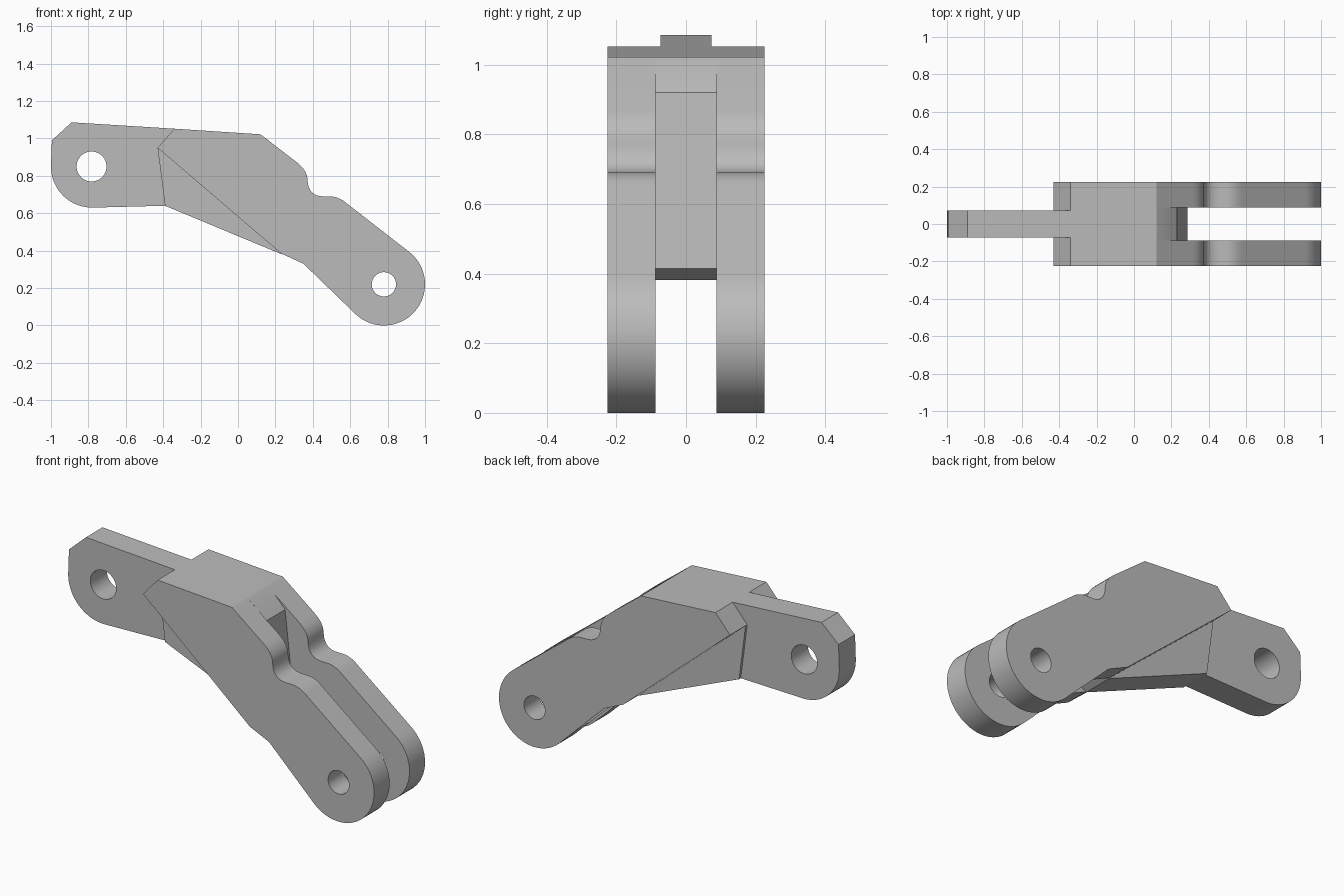
import bpy
import bmesh
from math import sin, cos, pi, radians

if "Cube" in bpy.data.objects:
    bpy.data.objects.remove(bpy.data.objects["Cube"], do_unlink=True)

grey = bpy.data.materials.new("plain grey")
grey.use_nodes = True
grey.diffuse_color = (0.5, 0.5, 0.5, 1)
grey.node_tree.nodes["Principled BSDF"].inputs["Base Color"].default_value = (0.5, 0.5, 0.5, 1)


def arc(cx, cz, r, start, end, steps):
    """Points on a circular arc, angles in degrees."""
    angles = [radians(start + (end - start) * i / steps) for i in range(steps + 1)]
    return [(cx + r * cos(a), cz + r * sin(a)) for a in angles]


def bend(p, q, r, steps=8):
    """Points on a rounded corner from p to r, pulled towards q."""
    ts = [i / steps for i in range(steps + 1)]
    return [tuple((1 - t) ** 2 * a + 2 * t * (1 - t) * b + t * t * c
                  for a, b, c in zip(p, q, r)) for t in ts]


def extrude(name, profile, y0, y1):
    """Solid made from an x-z profile, running from y0 to y1."""
    bm = bmesh.new()
    face = bm.faces.new([bm.verts.new((x, y0, z)) for x, z in profile])
    moved = bmesh.ops.extrude_face_region(bm, geom=[face])["geom"]
    verts = [v for v in moved if isinstance(v, bmesh.types.BMVert)]
    bmesh.ops.translate(bm, verts=verts, vec=(0, y1 - y0, 0))
    bmesh.ops.recalc_face_normals(bm, faces=bm.faces)
    mesh = bpy.data.meshes.new(name)
    bm.to_mesh(mesh)
    bm.free()
    mesh.materials.append(grey)
    obj = bpy.data.objects.new(name, mesh)
    bpy.context.collection.objects.link(obj)
    return obj


def finish(obj, hole=None):
    """Drill an optional pin hole (x, z, radius), then smooth the curves."""
    bpy.ops.object.select_all(action="DESELECT")
    bpy.context.view_layer.objects.active = obj
    obj.select_set(True)
    if hole:
        drill = extrude("pin_hole_cutter", arc(*hole, 0, 352.5, 47), -0.5, 0.5)
        drill.hide_render = True
        cut = obj.modifiers.new("pin hole", "BOOLEAN")
        cut.operation = "DIFFERENCE"
        cut.solver = "EXACT"
        cut.object = drill
        bpy.ops.object.modifier_apply(modifier=cut.name)
        bpy.data.objects.remove(drill, do_unlink=True)
    bpy.ops.object.shade_smooth_by_angle(angle=radians(25))


# Outer side plates, each ending in a rounded fork leg with a notch on top
corner, top_left, top_right = (-0.43, 0.95), (-0.34, 1.052), (0.12, 1.022)
plate = [corner, top_left, top_right]
plate += bend((0.315, 0.872), (0.372, 0.828), (0.372, 0.775))
plate += bend((0.372, 0.775), (0.376, 0.69), (0.46, 0.69))[1:]
plate += bend((0.49, 0.69), (0.54, 0.69), (0.585, 0.65))
plate += arc(0.78, 0.22, 0.22, 52, -134, 32)
plate += [(0.35, 0.33), (0.23, 0.385)]
for name, side in (("left_plate", 1), ("right_plate", -1)):
    finish(extrude(name, plate, side * 0.088, side * 0.225), (0.78, 0.22, 0.065))

# Central core between the plates, with a web reaching below them
core = [corner, top_left, top_right, (0.165, 0.988), (0.23, 0.92),
        (0.285, 0.415), (0.23, 0.382), (-0.39, 0.64)]
finish(extrude("core_web", core, -0.088, 0.088))

# Thin end tab with a clipped upper corner and a rounded lower one
tab = [top_left, (-0.89, 1.086), (-0.995, 0.99)]
tab += arc(-0.78, 0.85, 0.22, 180, 270, 18) + [(-0.39, 0.64)]
finish(extrude("end_tab", tab, -0.073, 0.073), (-0.783, 0.85, 0.08))
